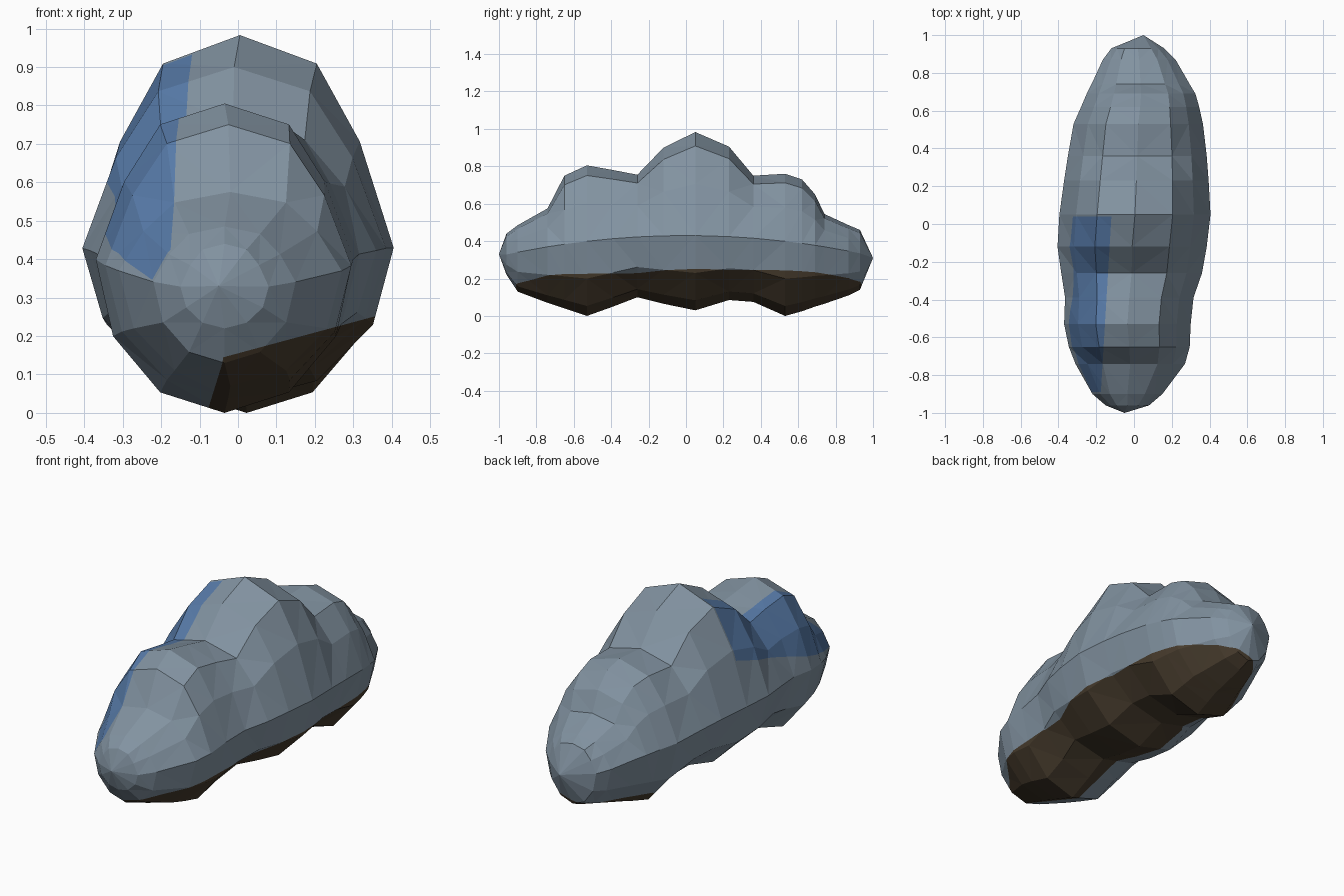
import bpy, bmesh, math
from mathutils import Vector

if "Cube" in bpy.data.objects:
    bpy.data.objects.remove(bpy.data.objects["Cube"])


def material(name, rgb):
    m = bpy.data.materials.new(name)
    m.diffuse_color = (*rgb, 1)
    m.use_nodes = True
    m.node_tree.nodes["Principled BSDF"].inputs["Base Color"].default_value = m.diffuse_color
    return m


mats = [material("slate grey", (0.223, 0.290, 0.355)),
        material("muted blue", (0.095, 0.195, 0.390)),
        material("dark brown", (0.065, 0.046, 0.027))]

# Lumpy cross-sections along y: (y, left x, right x, bottom z, top z)
stations = [
    (-0.96, -0.15, 0.08, 0.22, 0.44),
    (-0.90, -0.22, 0.15, 0.13, 0.485),
    (-0.74, -0.31, 0.27, 0.07, 0.575),
    (-0.65, -0.345, 0.295, 0.04, 0.75),
    (-0.53, -0.37, 0.30, 0.0, 0.805),
    (-0.39, -0.365, 0.315, 0.05, 0.78),
    (-0.26, -0.385, 0.36, 0.10, 0.755),
    (-0.12, -0.405, 0.385, 0.065, 0.90),
    (0.05, -0.395, 0.405, 0.03, 0.983),
    (0.23, -0.37, 0.395, 0.085, 0.905),
    (0.36, -0.35, 0.385, 0.075, 0.75),
    (0.53, -0.32, 0.365, 0.0, 0.76),
    (0.62, -0.28, 0.345, 0.025, 0.73),
    (0.69, -0.25, 0.325, 0.05, 0.65),
    (0.74, -0.225, 0.295, 0.065, 0.545),
    (0.87, -0.165, 0.22, 0.11, 0.485),
    (0.93, -0.12, 0.16, 0.14, 0.46),
]
SIDES = 12

bm = bmesh.new()
rings = []
for y, xl, xr, zb, zt in stations:
    zw = 0.32 + 0.11 * (1 - y * y)          # height of the widest point
    ring = []
    for i in range(SIDES):
        t = 2 * math.pi * i / SIDES
        c, s = math.cos(t), math.sin(t)
        pinch = 1 - 0.1 * math.sin(3 * t) if s > 0 else 1   # narrow shoulders
        x = (xl + xr) / 2 + (xr - xl) / 2 * c * pinch
        z = zw + s * ((zt - zw) if s > 0 else (zw - zb))
        ring.append(bm.verts.new((x, y, z)))
    rings.append(ring)

# Skin between the sections, and fans to the two end points
for a, b in zip(rings, rings[1:]):
    for i in range(SIDES):
        j = (i + 1) % SIDES
        bm.faces.new((a[i], a[j], b[j], b[i]))
for ring, tip in ((rings[0], (-0.05, -1, 0.33)), (rings[-1], (0.05, 1, 0.31))):
    v = bm.verts.new(tip)
    for i in range(SIDES):
        bm.faces.new((ring[i], ring[(i + 1) % SIDES], v))
bmesh.ops.triangulate(bm, faces=bm.faces[:], quad_method='SHORT_EDGE')
bmesh.ops.recalc_face_normals(bm, faces=bm.faces[:])

# Colour regions: inside all planes (point, outward normal)
brown_planes = [(Vector((0, 0, 0.155)), Vector((-0.27, 0, 1))),
                (Vector((-0.13, 0, 0)), Vector((-1, -0.1, 0)))]
blue_planes = [(Vector((-0.14, -0.3, 0.6)), Vector((1, -0.06, 0))),
               (Vector((0, 0.04, 0)), Vector((0, 1, 0))),
               (Vector((0, -0.89, 0)), Vector((0, -1, 0))),
               (Vector((0, 0, 0.64)), Vector((0, 0.33, -1)))]
for co, no in brown_planes + blue_planes:
    bmesh.ops.bisect_plane(bm, geom=bm.verts[:] + bm.edges[:] + bm.faces[:],
                           dist=1e-5, plane_co=co, plane_no=no)


def inside(c, planes):
    return all((c - co).dot(no) < 0 for co, no in planes)


me = bpy.data.meshes.new("boulder")
for m in mats:
    me.materials.append(m)
for f in bm.faces:
    c = f.calc_center_median()
    f.smooth = False
    f.material_index = 2 if inside(c, brown_planes) else 1 if inside(c, blue_planes) else 0
bm.to_mesh(me)
bm.free()
boulder = bpy.data.objects.new("boulder", me)
bpy.context.collection.objects.link(boulder)
